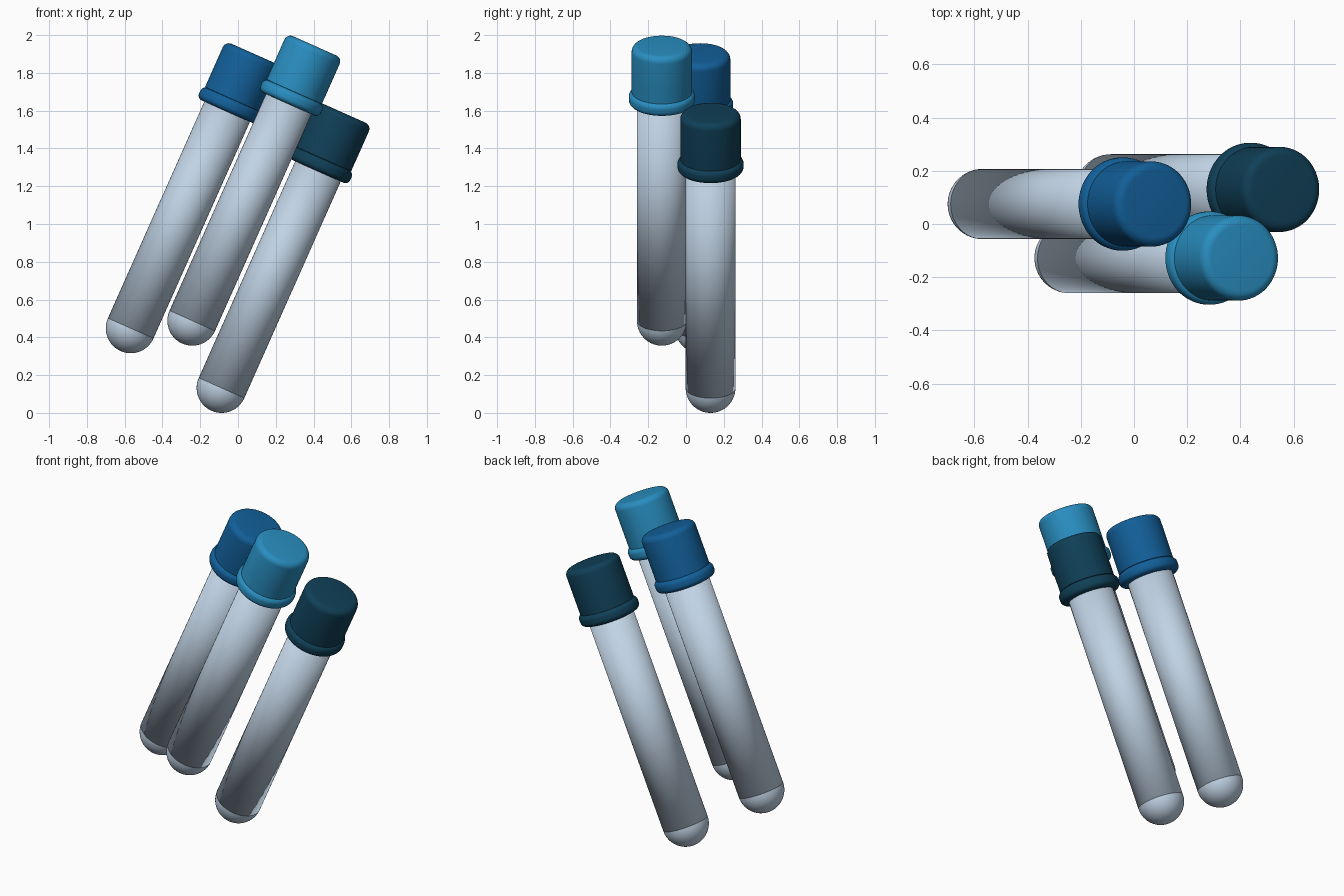
import bpy
import bmesh
import math
from mathutils import Matrix, Vector

TILT = math.radians(24)
TUBE_R = 0.132
SIDES = 64

cube = bpy.data.objects.get("Cube")
if cube:
    bpy.data.objects.remove(cube, do_unlink=True)


def material(name, colour):
    mat = bpy.data.materials.new(name)
    mat.use_nodes = True
    mat.diffuse_color = (*colour, 1)
    mat.node_tree.nodes["Principled BSDF"].inputs["Base Color"].default_value = (*colour, 1)
    return mat


def arc(r, z, radius, start, end, steps=6):
    """Points (radius, height) along a circular arc, angles in degrees."""
    angles = [math.radians(start + (end - start) * i / steps) for i in range(steps + 1)]
    return [(r + radius * math.cos(a), z + radius * math.sin(a)) for a in angles]


def lathe(name, profile, mat, place, sharp_angle=None):
    """Spin a profile, listed from bottom to top, around the tube axis."""
    bm = bmesh.new()
    verts = [bm.verts.new((r, 0, z)) for r, z in profile]
    edges = [bm.edges.new(pair) for pair in zip(verts, verts[1:])]
    bmesh.ops.spin(bm, geom=verts + edges, cent=(0, 0, 0), axis=(0, 0, 1),
                   angle=math.tau, steps=SIDES, use_duplicate=False)
    bmesh.ops.remove_doubles(bm, verts=bm.verts, dist=0.0001)
    bmesh.ops.recalc_face_normals(bm, faces=bm.faces)
    mesh = bpy.data.meshes.new(name)
    bm.to_mesh(mesh)
    bm.free()
    mesh.materials.append(mat)
    mesh.shade_smooth()
    if sharp_angle:
        mesh.set_sharp_from_angle(angle=math.radians(sharp_angle))
    obj = bpy.data.objects.new(name, mesh)
    obj.matrix_world = place
    bpy.context.collection.objects.link(obj)


glass = material("pale glass", (0.53, 0.65, 0.78))

# Cap: rounded collar, straight wall, softened top edge
cap_profile = ([(0, 1.255), (0.14, 1.255)]
               + arc(0.147, 1.283, 0.028, -90, 0)
               + arc(0.147, 1.299, 0.028, 0, 75)
               + [(0.16, 1.327), (0.16, 1.4)]
               + arc(0.125, 1.558, 0.035, 0, 90)
               + [(0, 1.593)])

# Glass: straight barrel closed by flat discs, and a separate round end
barrel_profile = [(0, 0), (TUBE_R, 0), (TUBE_R, 1.3), (0, 1.3)]
end_profile = [(0, -TUBE_R)] + arc(0, 0, TUBE_R, -84, 0, 14)

# Each tube: cap colour name, colour, centre of its round end
tubes = [
    ("mid blue", (0.006, 0.115, 0.32), (-0.568, 0.075, 0.448)),
    ("light blue", (0.022, 0.27, 0.53), (-0.242, -0.128, 0.488)),
    ("dark teal", (0.005, 0.05, 0.095), (-0.087, 0.13, 0.132)),
]
for label, colour, centre in tubes:
    place = Matrix.Translation(Vector(centre)) @ Matrix.Rotation(TILT, 4, "Y")
    prefix = label.replace(" ", "_")
    lathe(prefix + "_tube_barrel", barrel_profile, glass, place)
    lathe(prefix + "_tube_round_end", end_profile, glass, place)
    lathe(prefix + "_cap", cap_profile, material(label + " cap", colour), place, 50)
